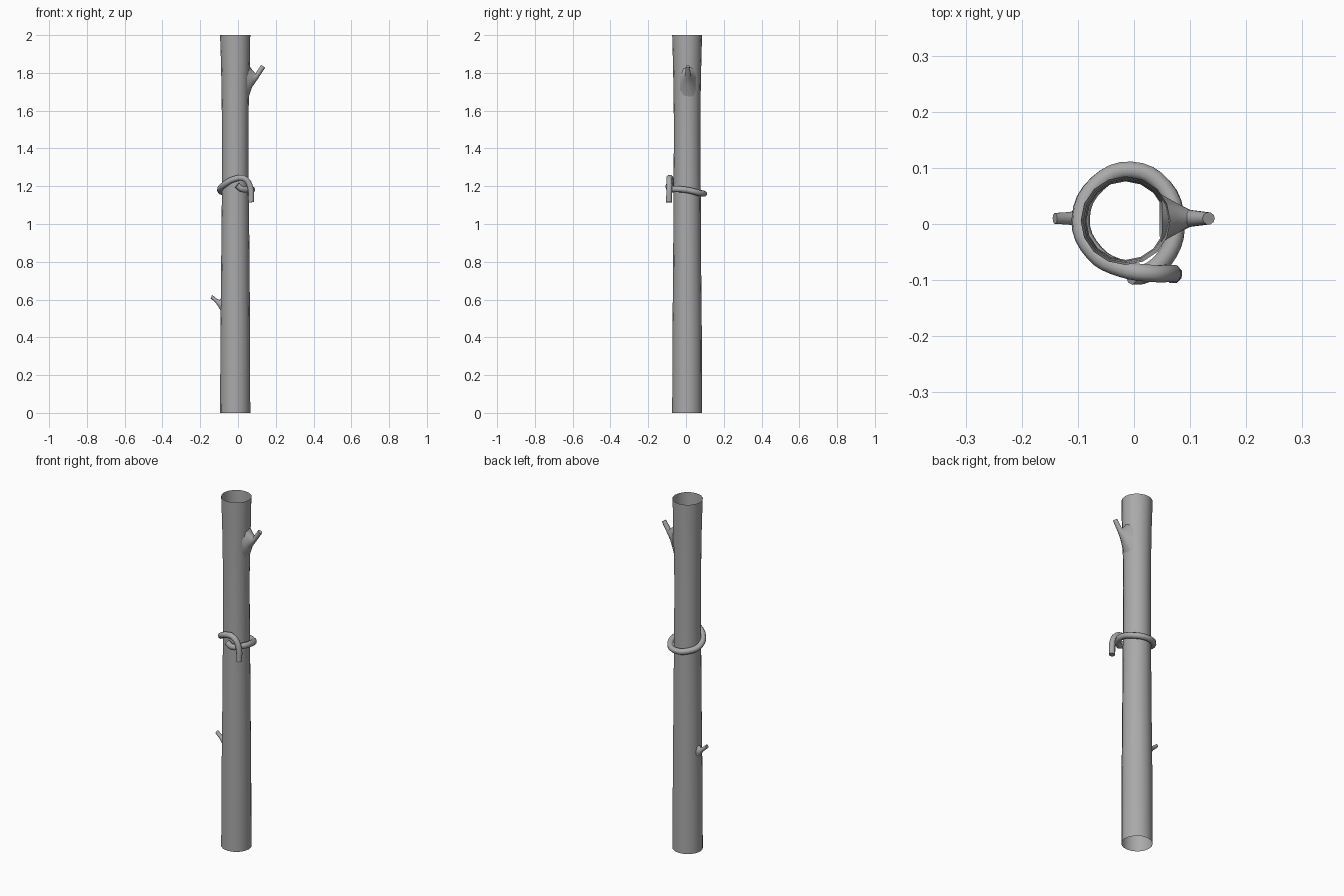
import bpy, bmesh, math
from mathutils import Vector

cube = bpy.data.objects.get("Cube")
if cube:
    bpy.data.objects.remove(cube, do_unlink=True)

grey = bpy.data.materials.new("plain_grey")
grey.use_nodes = True
grey.diffuse_color = (0.4, 0.4, 0.4, 1)
grey.node_tree.nodes["Principled BSDF"].inputs["Base Color"].default_value = (0.4, 0.4, 0.4, 1)


def smooth(obj):
    bpy.ops.object.select_all(action='DESELECT')
    obj.select_set(True)
    bpy.context.view_layer.objects.active = obj
    bpy.ops.object.shade_smooth_by_angle(angle=math.radians(50))


def loft(name, rings, sides, cap_end=False):
    """Skin rings given as (centre, first half axis, second half axis)."""
    bm = bmesh.new()
    loops = []
    for c, u, v in rings:
        angles = [2 * math.pi * i / sides for i in range(sides)]
        loops.append([bm.verts.new(c + u * math.cos(a) + v * math.sin(a)) for a in angles])
    for low, high in zip(loops, loops[1:]):
        for i in range(sides):
            j = (i + 1) % sides
            bm.faces.new((low[i], low[j], high[j], high[i]))
    if cap_end:
        bm.faces.new(loops[-1])
    if cap_end:
        bmesh.ops.recalc_face_normals(bm, faces=bm.faces)
    mesh = bpy.data.meshes.new(name)
    bm.to_mesh(mesh)
    bm.free()
    obj = bpy.data.objects.new(name, mesh)
    bpy.context.collection.objects.link(obj)
    mesh.materials.append(grey)
    smooth(obj)
    return obj


# Hollow trunk, open at both ends: height, left edge x, right edge x, depth radius
trunk = [(0, -0.095, 0.065, 0.079), (0.4, -0.093, 0.064, 0.078),
         (0.8, -0.089, 0.061, 0.074), (1.2, -0.085, 0.057, 0.072),
         (1.5, -0.085, 0.055, 0.070), (1.7, -0.087, 0.058, 0.072),
         (1.85, -0.090, 0.063, 0.075), (2, -0.095, 0.065, 0.079)]
loft("trunk", [(Vector(((a + b) / 2, 0.006, z)), Vector(((b - a) / 2, 0, 0)), Vector((0, r, 0)))
               for z, a, b, r in trunk], 16)


def twig(name, sections):
    """Each section: lower point x, z, upper point x, z, half width."""
    rings = []
    for x1, z1, x2, z2, w in sections:
        low, high = Vector((x1, 0.01, z1)), Vector((x2, 0.01, z2))
        rings.append(((low + high) / 2, (high - low) / 2, Vector((0, w, 0))))
    loft(name, rings, 10, cap_end=True)


# Broken twig stubs
twig("upper_twig", [(0.045, 1.64, 0.05, 1.85, 0.045), (0.075, 1.725, 0.076, 1.815, 0.029),
                    (0.103, 1.765, 0.094, 1.798, 0.016), (0.144, 1.828, 0.122, 1.842, 0.011)])
twig("lower_twig", [(-0.08, 0.52, -0.08, 0.62, 0.026), (-0.097, 0.55, -0.099, 0.598, 0.017),
                    (-0.116, 0.58, -0.112, 0.604, 0.012), (-0.145, 0.607, -0.137, 0.625, 0.010)])

# Rope looped once around the trunk, with a hanging tail
path = [(-0.005, -0.092, 1.205), (0.022, -0.088, 1.185), (0.062, -0.05, 1.185),
        (0.074, 0.005, 1.18), (0.052, 0.067, 1.165), (-0.005, 0.096, 1.16),
        (-0.065, 0.072, 1.165), (-0.095, 0.01, 1.18), (-0.07, -0.052, 1.21),
        (-0.02, -0.08, 1.238), (0.03, -0.088, 1.242), (0.062, -0.088, 1.205),
        (0.07, -0.09, 1.115)]
curve = bpy.data.curves.new("rope", 'CURVE')
curve.dimensions = '3D'
curve.bevel_depth = 0.0165
curve.bevel_resolution = 2
curve.resolution_u = 4
curve.use_fill_caps = True
spline = curve.splines.new('BEZIER')
spline.bezier_points.add(len(path) - 1)
for point, co in zip(spline.bezier_points, path):
    point.co = co
    point.handle_left_type = point.handle_right_type = 'AUTO'
curve.materials.append(grey)
rope = bpy.data.objects.new("rope", curve)
bpy.context.collection.objects.link(rope)
bpy.ops.object.select_all(action='DESELECT')
rope.select_set(True)
bpy.context.view_layer.objects.active = rope
bpy.ops.object.convert(target='MESH')
smooth(bpy.context.view_layer.objects.active)
